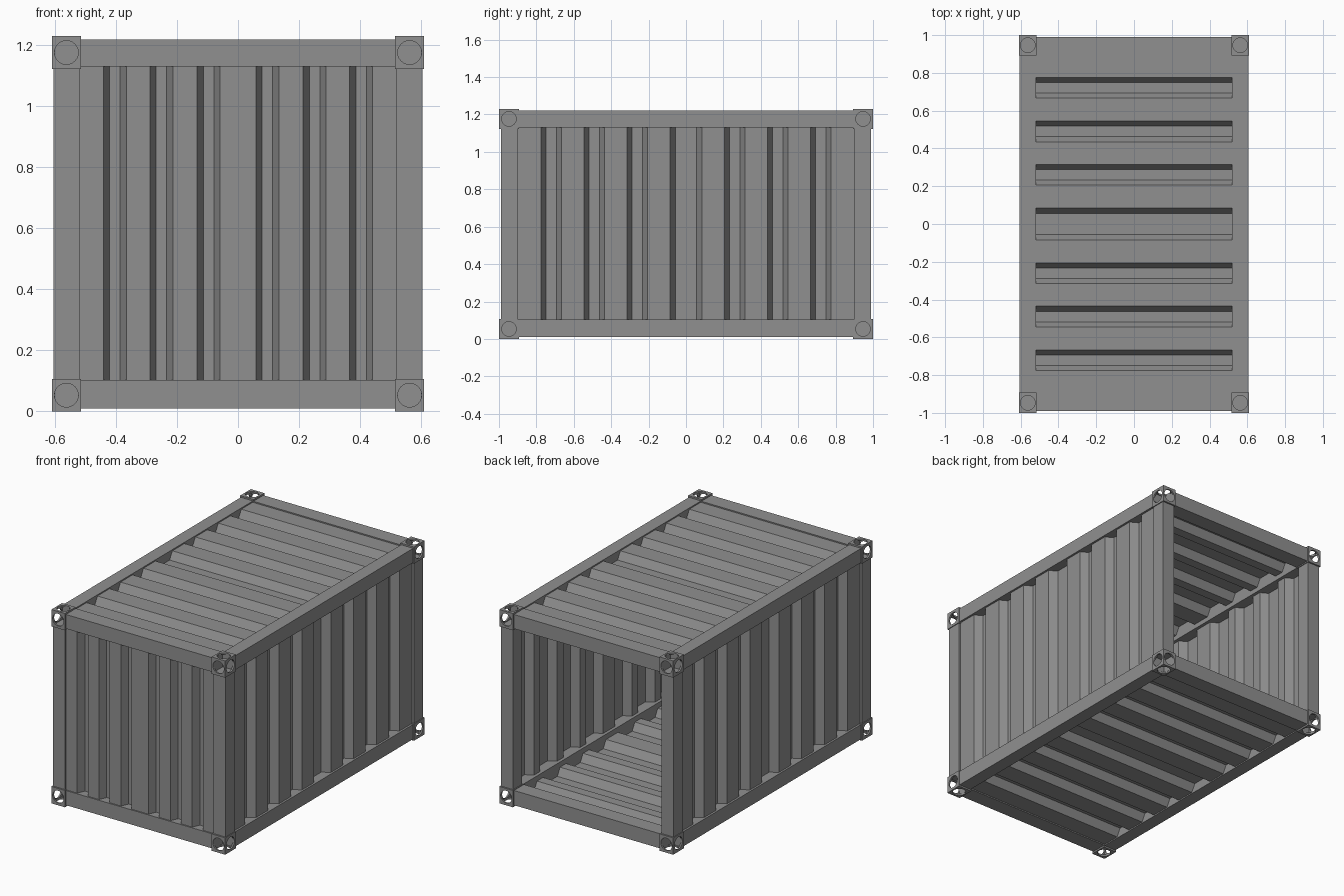
import bpy
import bmesh
from mathutils import Matrix, Vector

cube = bpy.data.objects.get("Cube")
if cube:
    bpy.data.objects.remove(cube)

HX, HY, H = 0.61, 1.0, 1.23      # half width, half length, height
GAP = 0.01                       # beams sit slightly inside the corner fittings
BEAM = 0.085
CAST = Vector((0.095, 0.107, 0.107))

steel = bpy.data.materials.new("painted_grey_steel")
steel.use_nodes = True
GREY = (0.28, 0.28, 0.28, 1)
steel.diffuse_color = GREY
steel.node_tree.nodes["Principled BSDF"].inputs["Base Color"].default_value = GREY


def finish(name, bm):
    bmesh.ops.recalc_face_normals(bm, faces=bm.faces)
    mesh = bpy.data.meshes.new(name)
    bm.to_mesh(mesh)
    bm.free()
    mesh.materials.append(steel)
    obj = bpy.data.objects.new(name, mesh)
    bpy.context.collection.objects.link(obj)
    return obj


def box(name, lo, hi):
    lo, hi = Vector(lo), Vector(hi)
    bm = bmesh.new()
    bmesh.ops.create_cube(bm, size=1, matrix=Matrix.Translation((lo + hi) / 2)
                          @ Matrix.Diagonal((*(hi - lo), 1)))
    return finish(name, bm)


def mirrored_box(name, lo, hi, sx, sy):
    a, b = Vector(lo), Vector(hi)
    for v in (a, b):
        v.x, v.y = v.x * sx, v.y * sy
    return box(name, [min(p) for p in zip(a, b)], [max(p) for p in zip(a, b)])


def corrugated(name, half, grooves, v0, v1, place):
    """Sheet with trapezoid grooves; place(u, v, depth) gives the position."""
    profile = [(-half, 0)]
    for centre, outer, inner in grooves:
        profile += [(centre - outer, 0), (centre - inner, DEPTH),
                    (centre + inner, DEPTH), (centre + outer, 0)]
    profile.append((half, 0))
    bm = bmesh.new()
    rows = [[bm.verts.new(place(u, v, d)) for u, d in profile] for v in (v0, v1)]
    for i in range(len(profile) - 1):
        bm.faces.new((rows[0][i], rows[0][i + 1], rows[1][i + 1], rows[1][i]))
    obj = finish(name, bm)
    sheet = obj.modifiers.new("thickness", 'SOLIDIFY')
    sheet.thickness = 0.005
    sheet.offset = 0
    return obj


DEPTH = 0.048
SKIN = 0.02                      # sheet distance from the overall envelope
long_grooves = [(c, 0.086 if c == 0 else 0.056, 0.058 if c == 0 else 0.029)
                for c in (-0.721, -0.49, -0.26, 0, 0.26, 0.49, 0.721)]
end_grooves = [(c, 0.0395, 0.0185)
               for c in (-0.4035, -0.251, -0.0965, 0.0965, 0.251, 0.4035)]

# Corrugated sheets: sides, roof, floor and closed front end
for side, s in (("left", 1), ("right", -1)):
    corrugated(side + "_wall", 0.9, long_grooves, 0.09, H - 0.09,
               lambda u, v, d: (s * (HX - SKIN - d), u, v))
corrugated("roof", 0.895, long_grooves, -0.525, 0.525,
           lambda u, v, d: (v, u, H - SKIN - d))
corrugated("floor", 0.895, long_grooves, -0.525, 0.525,
           lambda u, v, d: (v, u, SKIN + d))
corrugated("front_wall", 0.525, end_grooves, 0.09, H - 0.09,
           lambda u, v, d: (u, -HY + SKIN + d, v))

# Frame: posts, long rails and cross beams
x_out, y_out = HX - 0.005, HY - GAP
levels = (("bottom", GAP, 0.103), ("top", H - 0.1, H - GAP))
for side, sx in (("left", 1), ("right", -1)):
    for end, sy in (("front", -1), ("back", 1)):
        mirrored_box(f"{end}_{side}_post", (x_out - BEAM, y_out - 0.09, 0.1),
                     (x_out, y_out, H - 0.1), sx, sy)
    for level, z0, z1 in levels:
        mirrored_box(f"{level}_{side}_rail", (x_out - BEAM, -HY + 0.1, z0),
                     (x_out, HY - 0.1, z1), sx, 1)
for end, sy in (("front", -1), ("back", 1)):
    for level, z0, z1 in levels:
        mirrored_box(f"{level}_{end}_beam", (-0.525, y_out - 0.1, z0),
                     (0.525, y_out, z1), 1, sy)


# Hollow corner fittings with a round opening on each outer face
def cut(target, bm):
    cutter = finish("opening_cutter", bm)
    mod = target.modifiers.new("opening", 'BOOLEAN')
    mod.operation = 'DIFFERENCE'
    mod.solver = 'EXACT'
    mod.object = cutter
    bpy.context.view_layer.objects.active = target
    bpy.ops.object.modifier_apply(modifier=mod.name)
    bpy.data.objects.remove(cutter)


def corner_fitting():
    obj = box("corner_fitting", -CAST / 2, CAST / 2)
    bm = bmesh.new()
    inner = CAST - Vector((0.02, 0.02, 0.02))
    bmesh.ops.create_cube(bm, size=1, matrix=Matrix.Diagonal((*inner, 1)))
    cut(obj, bm)
    for axis in range(3):
        direction = Vector([float(i == axis) for i in range(3)])
        turn = direction.to_track_quat('Z', 'Y').to_matrix().to_4x4()
        bm = bmesh.new()
        bmesh.ops.create_cone(bm, cap_ends=True, segments=24, radius1=0.039,
                              radius2=0.039, depth=0.08,
                              matrix=Matrix.Translation(direction * 0.055) @ turn)
        cut(obj, bm)
    return obj


pattern = corner_fitting()
for side, sx in (("left", 1), ("right", -1)):
    for end, sy in (("front", -1), ("back", 1)):
        for level, sz in (("bottom", -1), ("top", 1)):
            bm = bmesh.new()
            bm.from_mesh(pattern.data)
            centre = Vector((sx * (HX - CAST.x / 2), sy * (HY - CAST.y / 2),
                             H / 2 + sz * (H - CAST.z) / 2))
            bm.transform(Matrix.Translation(centre) @ Matrix.Diagonal((sx, sy, sz, 1)))
            finish(f"{level}_{end}_{side}_corner_fitting", bm)
bpy.data.objects.remove(pattern)
